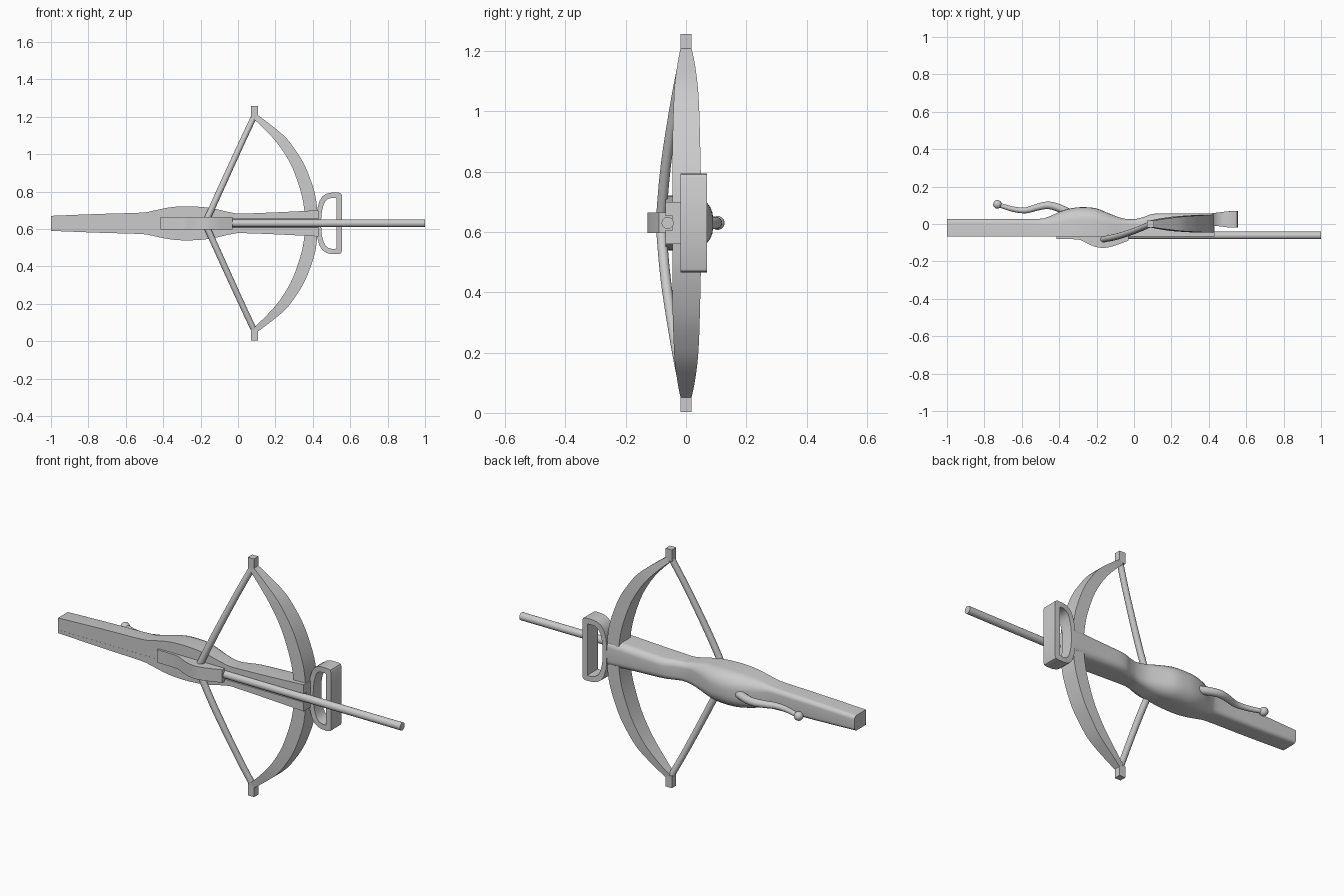
import bpy, bmesh, math
from mathutils import Vector

if "Cube" in bpy.data.objects:
    bpy.data.objects.remove(bpy.data.objects["Cube"])

ZC = 0.63  # height of the centre line


def smooth_rows(rows, n=4):
    """Catmull-Rom refinement of a list of number tuples."""
    out = []
    for i in range(len(rows) - 1):
        p0, p1 = rows[max(i - 1, 0)], rows[i]
        p2, p3 = rows[i + 1], rows[min(i + 2, len(rows) - 1)]
        for k in range(n):
            t = k / n
            out.append(tuple(0.5 * (2 * b + (c - a) * t + (2 * a - 5 * b + 4 * c - d) * t * t
                                    + (3 * b - a - 3 * c + d) * t ** 3)
                             for a, b, c, d in zip(p0, p1, p2, p3)))
    return out + [rows[-1]]


def loft(name, rings, closed=False, angle=35):
    """Skin a sequence of equal-length rings, capping the ends unless closed."""
    bm = bmesh.new()
    vs = [[bm.verts.new(p) for p in r] for r in rings]
    n, m = len(rings[0]), len(rings)
    for i in range(m if closed else m - 1):
        a, b = vs[i], vs[(i + 1) % m]
        for j in range(n):
            k = (j + 1) % n
            bm.faces.new((a[j], a[k], b[k], b[j]))
    if not closed:
        bm.faces.new(vs[0])
        bm.faces.new(vs[-1])
    bmesh.ops.recalc_face_normals(bm, faces=bm.faces)
    me = bpy.data.meshes.new(name)
    bm.to_mesh(me)
    bm.free()
    ob = bpy.data.objects.new(name, me)
    bpy.context.collection.objects.link(ob)
    bpy.ops.object.select_all(action='DESELECT')
    bpy.context.view_layer.objects.active = ob
    ob.select_set(True)
    bpy.ops.object.shade_smooth_by_angle(angle=math.radians(angle))
    return ob


def tube(name, rows, sides=16):
    """Round tube through rows of (x, y, z, radius)."""
    rings = []
    for i, r in enumerate(rows):
        d = (Vector(rows[min(i + 1, len(rows) - 1)][:3]) - Vector(rows[max(i - 1, 0)][:3])).normalized()
        ref = Vector((0, 0, 1)) if abs(d.z) < 0.5 else Vector((0, 1, 0))
        u = d.cross(ref).normalized()
        v = d.cross(u)
        rings.append([Vector(r[:3]) + r[3] * (u * math.cos(a) + v * math.sin(a))
                      for a in (2 * math.pi * k / sides for k in range(sides))])
    return loft(name, rings)


# Stock: rows of (x, half height, back y, rounding), grooved front, rounded back
FRONT = -0.068
keys = [(-1, .04, .027, .02), (-.75, .05, .027, .022), (-.52, .057, .027, .025),
        (-.46, .066, .038, .04), (-.39, .081, .068, .06), (-.33, .089, .085, .07),
        (-.27, .091, .09, .075), (-.2, .088, .083, .07), (-.13, .079, .055, .055),
        (-.06, .063, .03, .035), (0, .052, .026, .028), (.05, .053, .037, .03),
        (.11, .055, .055, .035), (.25, .061, .056, .035), (.43, .07, .057, .035)]


def stock_ring(x, h, back, r, depth):
    g = 0.023
    half = [(FRONT + depth, g), (FRONT, g), (FRONT, h)]
    half += [(back - r + r * math.sin(a), h - r + r * math.cos(a))
             for a in (math.pi / 2 * k / 6 for k in range(7))]
    return ([(x, y, ZC + z) for y, z in half] + [(x, y, ZC - z) for y, z in reversed(half)])


rings = []
rows = smooth_rows(keys)
for row in rows:
    if row[0] < -0.271:
        rings.append(stock_ring(*row, 0.0005))
    else:
        if abs(row[0] + 0.27) < 1e-4:
            rings.append(stock_ring(row[0] - 0.001, *row[1:], 0.0005))
        rings.append(stock_ring(*row, 0.025))
loft("stock", rings)

# Bow limbs: (z offset, inner x, outer x, front y, back y), mirrored below
limb = [(.575, .083, .104, -.018, .018), (.53, .13, .165, -.027, .028),
        (.46, .195, .25, -.037, .038), (.39, .245, .306, -.041, .043),
        (.3, .293, .36, -.044, .046), (.17, .337, .408, -.045, .049),
        (.07, .355, .424, -.045, .05), (0, .358, .428, -.045, .05)]
limb += [(-r[0],) + r[1:] for r in reversed(limb[:-1])]
rings = []
for z, xi, xo, yf, yb in smooth_rows(limb):
    s = z / 0.575
    dz = 0.016 * s  # tilts the section so it follows the arc
    rings.append([(xi, yf, ZC + z - dz), (xo, yf, ZC + z + dz * .3),
                  (xo, yb, ZC + z + dz * .3), (xi, yb, ZC + z - dz)])
loft("bow_limbs", rings)

# Tip blocks and strings, one per side
for s, side in ((1, "upper"), (-1, "lower")):
    bx = [(-1, -1), (1, -1), (1, 1), (-1, 1)]
    loft(side + "_limb_tip", [[(.088 + .018 * a, .018 * b, ZC + s * z) for a, b in bx]
                              for z in (.565, .627)])
    tube(side + "_string", smooth_rows([(.09, 0, ZC + s * .58, .016), (.015, -.032, ZC + s * .42, .016),
                                        (-.09, -.067, ZC + s * .19, .017),
                                        (-.178, -.084, ZC - s * .005, .017)]))

# Bolt lying in the groove
tube("bolt", [(-.27, -.061, ZC, .02), (.3, -.061, ZC, .02), (1, -.061, ZC, .02)], 20)

# Lock plate holding the string, bulging forward
plate = [(-.415, -.08), (-.34, -.081), (-.29, -.085), (-.25, -.104), (-.21, -.121),
         (-.165, -.128), (-.12, -.121), (-.08, -.108), (-.03, -.089)]
loft("lock_plate", [[(x, y, ZC - .034), (x, y, ZC + .034), (x, max(y + .045, -.06), ZC + .034),
                     (x, max(y + .045, -.06), ZC - .034)] for x, y in smooth_rows(plate)])

# Stirrup: D-shaped ring, (outer x, outer z, inner x, inner z), widening to the front
half = [(.42, 0, .444, 0), (.421, .05, .446, .045), (.426, .085, .45, .07), (.436, .12, .458, .1),
        (.452, .145, .468, .12), (.474, .159, .484, .132), (.5, .164, .502, .136),
        (.54, .164, .521, .136), (.55, .16, .525, .134), (.555, .15, .526, .128), (.555, 0, .526, 0)]
loop = half + [(a, -b, c, -d) for a, b, c, d in reversed(half[1:-1])]
rings = []
for xo, zo, xi, zi in loop:
    w = .034 + .01 * min(1, max(0, (xo - .43) / .08))
    rings.append([(xo, .025 - w, ZC + zo), (xo, .025 + w, ZC + zo),
                  (xi, .025 + w, ZC + zi), (xi, .025 - w, ZC + zi)])
loft("stirrup", rings, closed=True)

# Trigger lever with a ball end
tube("trigger_lever", smooth_rows([(-.33, .05, ZC, .022), (-.4, .085, ZC, .021), (-.46, .1, ZC, .02),
                                   (-.52, .089, ZC, .018), (-.58, .073, ZC, .016),
                                   (-.65, .08, ZC, .014), (-.73, .105, ZC, .012)]))
bpy.ops.mesh.primitive_uv_sphere_add(segments=20, ring_count=12, radius=.023, location=(-.73, .105, ZC))
bpy.context.object.name = "trigger_ball"
bpy.ops.object.shade_smooth()
